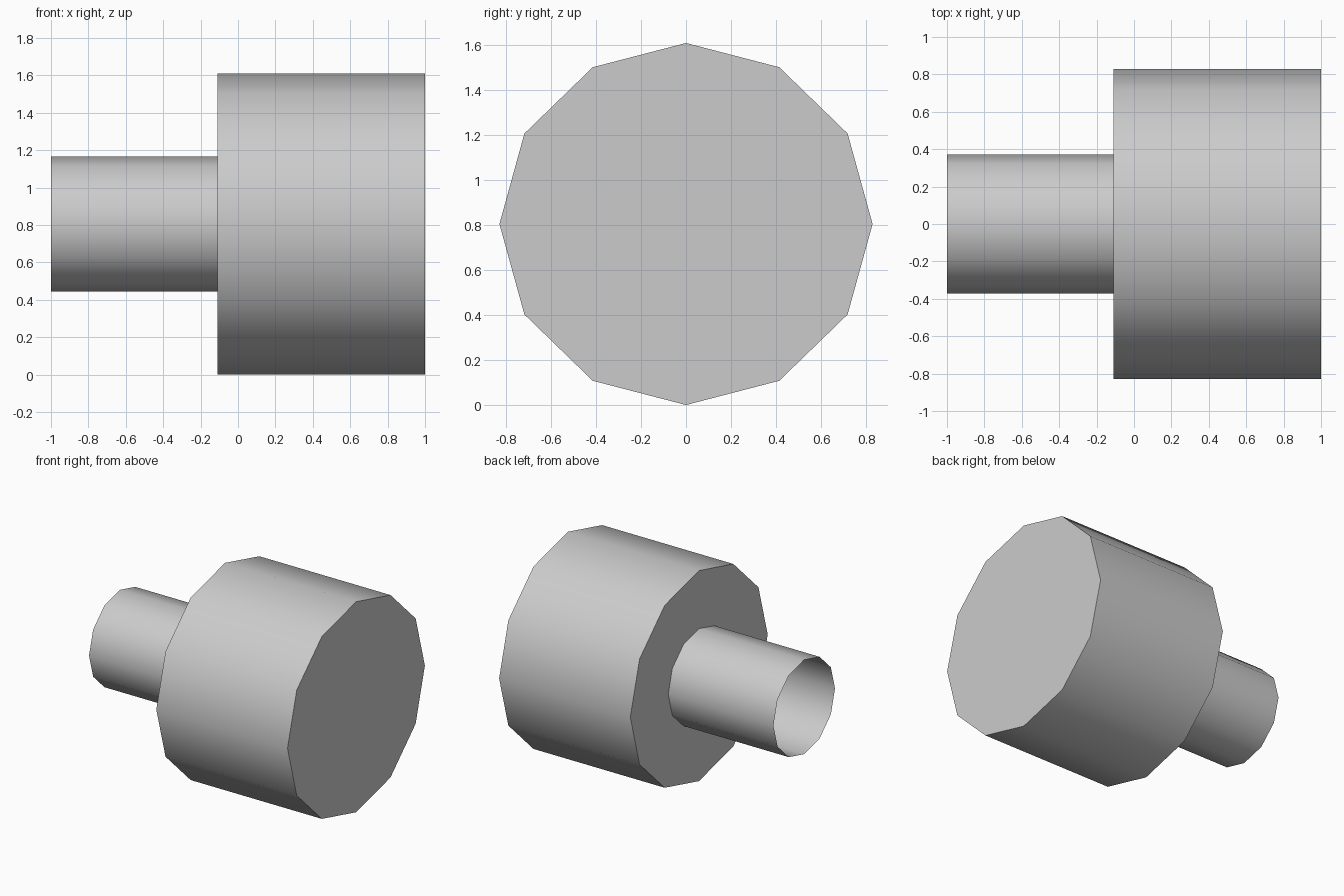
import bpy
import bmesh
from math import sin, cos, pi, radians

cube = bpy.data.objects.get("Cube")
if cube:
    bpy.data.objects.remove(cube, do_unlink=True)

SIDES = 12
CENTRE_Z = 0.805
FLATTEN = 0.97      # height of the cross-section relative to its width

# Single plain grey
grey = bpy.data.materials.new("plain_grey")
grey.use_nodes = True
colour = (0.6, 0.6, 0.6, 1)
grey.diffuse_color = colour
grey.node_tree.nodes["Principled BSDF"].inputs["Base Color"].default_value = colour


def ring(bm, x, radius):
    angles = [2 * pi * i / SIDES for i in range(SIDES)]
    return [bm.verts.new((x, radius * cos(a), CENTRE_Z + FLATTEN * radius * sin(a)))
            for a in angles]


# Stepped body: closed wide drum narrowing to an open, hollow pipe
profile = [(1.0, 0.83), (-0.11, 0.83), (-0.11, 0.372), (-1.0, 0.372)]
bm = bmesh.new()
rings = [ring(bm, x, r) for x, r in profile]
bm.faces.new(rings[0])
for a, b in zip(rings, rings[1:]):
    for i in range(SIDES):
        j = (i + 1) % SIDES
        bm.faces.new((a[i], b[i], b[j], a[j]))
bmesh.ops.recalc_face_normals(bm, faces=bm.faces)
# The drum end must face outward along +x
bm.faces.ensure_lookup_table()
bm.normal_update()
if bm.faces[0].normal.x < 0:
    bmesh.ops.reverse_faces(bm, faces=bm.faces)

mesh = bpy.data.meshes.new("drum_with_pipe")
bm.to_mesh(mesh)
bm.free()
mesh.materials.append(grey)
body = bpy.data.objects.new("drum_with_pipe", mesh)
bpy.context.collection.objects.link(body)

# Rounded walls shade smoothly while the steps stay sharp
bpy.ops.object.select_all(action='DESELECT')
body.select_set(True)
bpy.context.view_layer.objects.active = body
bpy.ops.object.shade_smooth_by_angle(angle=radians(40))
